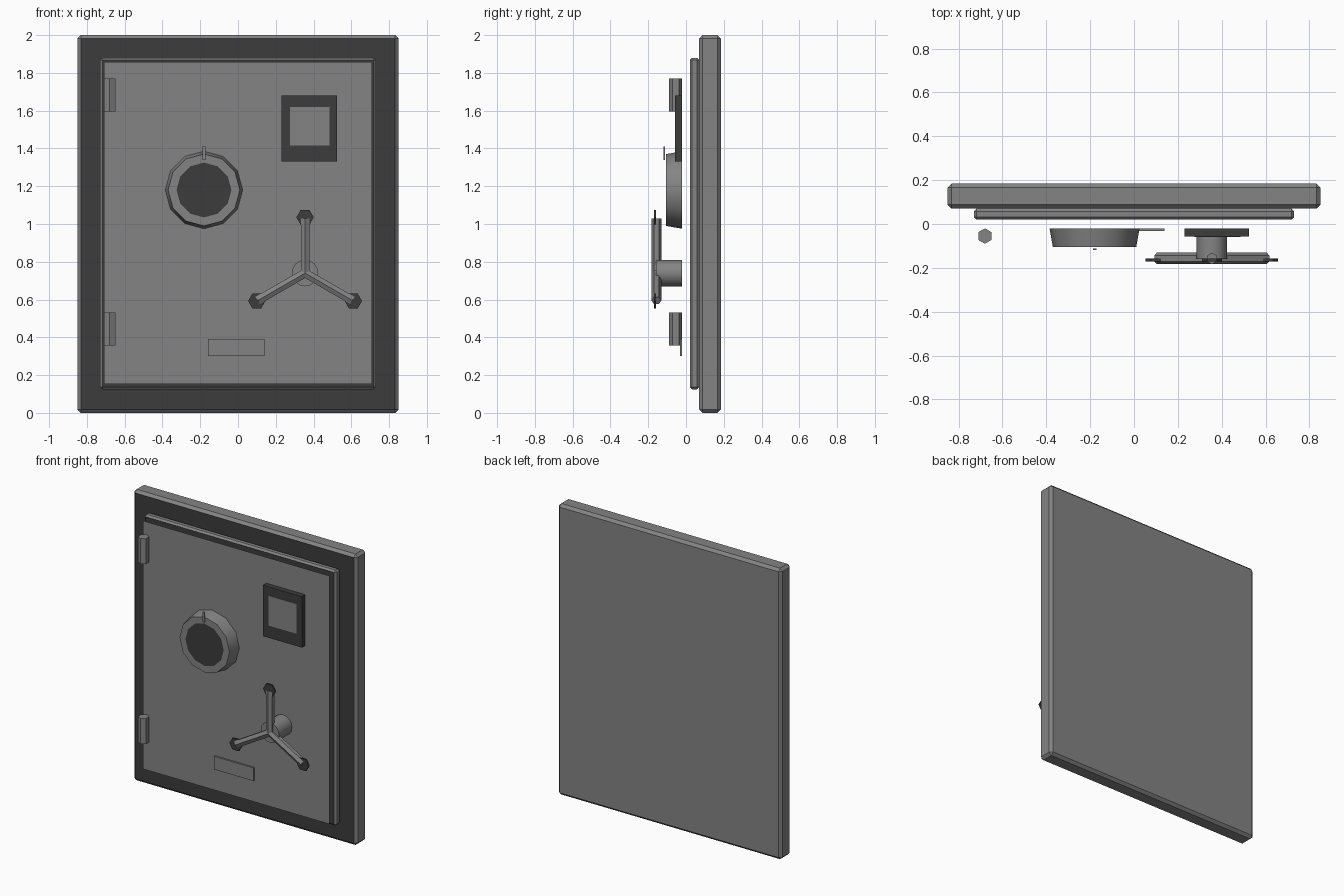
import bpy, bmesh
from math import pi, radians
from mathutils import Matrix, Vector

if "Cube" in bpy.data.objects:
    bpy.data.objects.remove(bpy.data.objects["Cube"])


def material(name, value):
    m = bpy.data.materials.new(name)
    m.use_nodes = True
    m.diffuse_color = (value, value, value, 1)
    m.node_tree.nodes["Principled BSDF"].inputs["Base Color"].default_value = (value, value, value, 1)
    return m


STEEL = material("steel grey", 0.23)
DARK = material("dark iron", 0.045)


def finish(bm, name, mats, matrix=Matrix(), smooth=False):
    bm.transform(matrix)
    mesh = bpy.data.meshes.new(name)
    bm.to_mesh(mesh)
    bm.free()
    for m in mats:
        mesh.materials.append(m)
    obj = bpy.data.objects.new(name, mesh)
    bpy.context.collection.objects.link(obj)
    if smooth:
        bpy.ops.object.select_all(action="DESELECT")
        obj.select_set(True)
        bpy.context.view_layer.objects.active = obj
        bpy.ops.object.shade_smooth_by_angle(angle=radians(40))
    return obj


def box(name, low, high, mats, bevel=0):
    """Box between two corners; a second material goes on its front face."""
    low, high = Vector(low), Vector(high)
    bm = bmesh.new()
    bmesh.ops.create_cube(bm, size=1)
    bmesh.ops.scale(bm, vec=high - low, verts=bm.verts)
    bmesh.ops.translate(bm, vec=(low + high) / 2, verts=bm.verts)
    if bevel:
        bmesh.ops.bevel(bm, geom=bm.edges[:], offset=bevel, segments=1, affect="EDGES")
    bm.normal_update()
    if len(mats) > 1:
        for f in bm.faces:
            f.material_index = int(f.normal.y < -0.9)
    return finish(bm, name, mats)


def prism(sides, r1, r2, depth):
    bm = bmesh.new()
    bmesh.ops.create_cone(bm, cap_ends=True, segments=sides, radius1=r1, radius2=r2, depth=depth)
    return bm


def facing(x, y, z):
    """Place a z-axis prism so that its top faces the front."""
    return Matrix.Translation((x, y, z)) @ Matrix.Rotation(pi / 2, 4, "X")


# Frame slab and raised door step
box("frame", (-0.85, 0.07, 0), (0.85, 0.185, 2), [STEEL, DARK], 0.018)
box("door_step", (-0.73, 0.02, 0.125), (0.73, 0.07, 1.88), [STEEL, DARK], 0.012)

# Thin door sheet standing in front of the step
bm = bmesh.new()
bmesh.ops.create_grid(bm, x_segments=1, y_segments=1, size=1)
bmesh.ops.scale(bm, vec=(0.71, 0.853, 1), verts=bm.verts)
finish(bm, "door_panel", [STEEL], facing(0, -0.02, 1.005))

# Hinges
for name, z in (("lower_hinge", 0.445), ("upper_hinge", 1.682)):
    finish(prism(6, 0.035, 0.035, 0.175), name, [STEEL], Matrix.Translation((-0.68, -0.055, z)))

# Dial with dark centre and pointer
bm = prism(12, 0.205, 0.19, 0.085)
bm.normal_update()
cap = max(bm.faces, key=lambda f: f.normal.z)
bmesh.ops.inset_region(bm, faces=[cap], thickness=0.045)
cap.material_index = 1
finish(bm, "dial", [STEEL, DARK], facing(-0.18, -0.0635, 1.18), smooth=True)
box("dial_pointer", (-0.188, -0.119, 1.34), (-0.172, -0.112, 1.41), [STEEL])

# Display window
box("window_frame", (0.23, -0.057, 1.33), (0.525, -0.02, 1.68), [DARK])
box("window_plate", (0.275, -0.059, 1.415), (0.485, -0.055, 1.62), [STEEL])

# Name plate
box("blank_plate", (-0.16, -0.032, 0.3), (0.14, -0.02, 0.39), [STEEL])

# Three-spoke handle
finish(prism(16, 0.07, 0.07, 0.14), "handle_hub", [STEEL], facing(0.355, -0.09, 0.74), smooth=True)
for i in range(3):
    spin = Matrix.Translation((0.355, -0.157, 0.74)) @ Matrix.Rotation(i * 2 * pi / 3, 4, "Y")
    finish(prism(6, 0.026, 0.026, 0.29), f"handle_spoke_{i + 1}", [STEEL],
           spin @ Matrix.Translation((0, 0, 0.145)))
    finish(prism(6, 0.046, 0.046, 0.012), f"handle_knob_{i + 1}", [DARK],
           spin @ facing(0, -0.007, 0.295) @ Matrix.Rotation(pi / 6, 4, "Z"))
